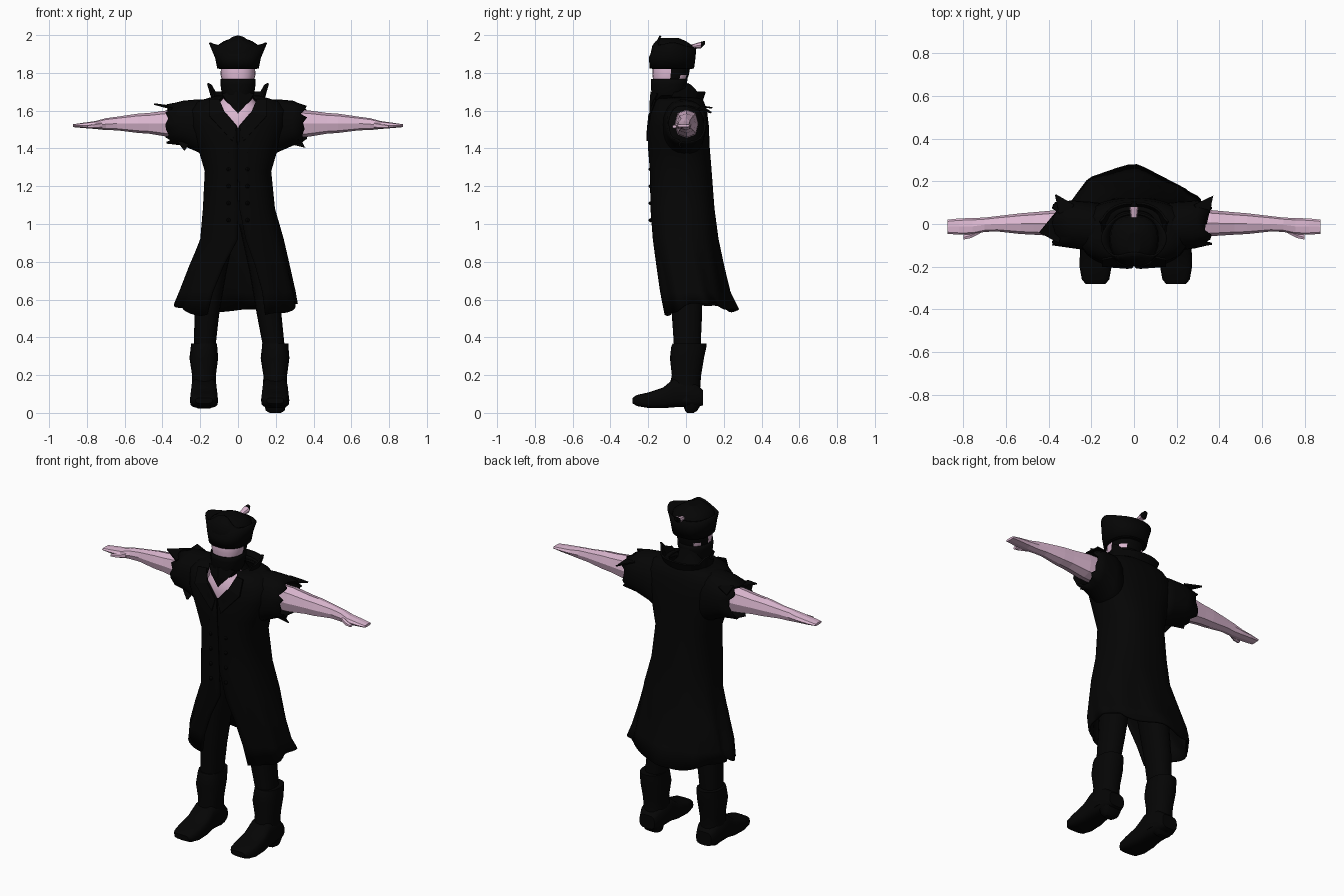
import bpy, math, random
from mathutils import Vector

random.seed(4)


def material(name, col):
    m = bpy.data.materials.new(name)
    m.diffuse_color = (*col, 1)
    return m


BLACK = material("black cloth", (0.0015, 0.0015, 0.0015))
SKIN = material("pale pink skin", (0.72, 0.48, 0.64))


def loft(name, rings, mat=BLACK, closed=True, cap=True, smooth=True, thick=0, dark=None):
    """Skin a list of equal-length point rings; faces where dark(centre) holds turn black."""
    n = len(rings[0])
    verts = [p for r in rings for p in r]
    faces = []
    for i in range(len(rings) - 1):
        for j in range(n if closed else n - 1):
            k = (j + 1) % n
            faces.append((i*n + j, i*n + k, (i+1)*n + k, (i+1)*n + j))
    if closed and cap:
        faces.append(tuple(reversed(range(n))))
        faces.append(tuple(range((len(rings)-1)*n, len(rings)*n)))
    me = bpy.data.meshes.new(name)
    me.from_pydata([tuple(v) for v in verts], [], faces)
    me.materials.append(mat)
    if dark:
        me.materials.append(BLACK)
    for p in me.polygons:
        p.use_smooth = smooth and len(p.vertices) == 4
        if dark and dark(p.center):
            p.material_index = 1
    ob = bpy.data.objects.new(name, me)
    bpy.context.collection.objects.link(ob)
    if thick:
        s = ob.modifiers.new("thickness", 'SOLIDIFY')
        s.thickness = thick
        s.offset = 0
    return ob


def power(v, p):
    return math.copysign(abs(v) ** (2 / p), v)


def ring(axis, t, u0, u1, v0, v1, n=16, p=2.3, gap=0):
    """Superellipse ring across an axis; gap opens it at the -v side (degrees)."""
    pts = []
    for j in range(n):
        f = j / (n - 1) if gap else j / n
        a = math.radians(-90 + gap + (360 - 2 * gap) * f)
        u = (u0 + u1) / 2 + (u1 - u0) / 2 * power(math.cos(a), p)
        v = (v0 + v1) / 2 + (v1 - v0) / 2 * power(math.sin(a), p)
        pts.append(Vector({'x': (t, u, v), 'y': (u, t, v), 'z': (u, v, t)}[axis]))
    return pts


# Coat: one wrapped sheet, open at the neck and below the waist, folds growing to the hem
coat_rows = [  # z, x0, x1, y front, y back, half opening
    (0.54, -0.325, 0.305, -0.12, 0.235, 24), (0.64, -0.30, 0.295, -0.14, 0.20, 21),
    (0.78, -0.25, 0.265, -0.155, 0.178, 14), (0.92, -0.195, 0.235, -0.17, 0.16, 3),
    (1.08, -0.18, 0.19, -0.182, 0.145, 0.3), (1.28, -0.17, 0.17, -0.185, 0.13, 0.3),
    (1.40, -0.205, 0.205, -0.195, 0.12, 0.3), (1.52, -0.25, 0.25, -0.198, 0.115, 0.6),
    (1.60, -0.25, 0.25, -0.185, 0.105, 13), (1.645, -0.21, 0.21, -0.17, 0.09, 26),
    (1.675, -0.11, 0.11, -0.15, 0.065, 42)]
rings = []
for z, x0, x1, y0, y1, gap in coat_rows:
    pts = ring('z', z, x0, x1, y0, y1, 64, 2.5, gap)
    low = max(0, (1.0 - z) / 0.46)
    for j, q in enumerate(pts):
        a = j / 63 * 2 * math.pi
        back = max(0, -math.cos(a))
        fold = 1 + 0.035 * low * math.sin(9 * a)
        q.x = q.x * fold - 0.04 * low * back
        q.y = q.y * fold + 0.035 * low * back ** 6
        # the tail tapers toward both sides, more to one side
        if low:
            q.y = min(q.y, 0.285 - 0.52 * max(0, q.x), 0.285 - 0.35 * max(0, -q.x)
                      - 1.0 * max(0, -0.21 - q.x))
        if z == 0.54:
            q.z += 0.045 * abs(math.sin(a)) ** 2 - 0.02 * max(0, math.cos(a)) + 0.008 * math.sin(7 * a)
    rings.append(pts)
loft("coat", rings, closed=False, thick=0.012)

# Coat lapels and two button rows
for s in (-1, 1):
    edge = [(0.10, -0.155, 1.66), (0.07, -0.188, 1.59), (0.008, -0.203, 1.515)]
    outer = [(0.15, -0.165, 1.66), (0.15, -0.197, 1.57), (0.03, -0.206, 1.44)]
    loft("lapel", [[Vector((s*x, y, z)) for x, y, z in e] for e in (edge, outer)],
         closed=False, smooth=False, thick=0.008)
    for i in range(5):
        bpy.ops.mesh.primitive_uv_sphere_add(segments=8, ring_count=6, radius=0.011,
                                             location=(s*0.05, -0.187, 1.02 + i*0.09))
        bpy.context.object.name = "coat_button"
        bpy.context.object.data.materials.append(BLACK)

# Torn short sleeves with ragged ends
for s, reach in ((-1, 0.37), (1, 0.35)):
    rows = [(0.13, -0.13, 0.09, 1.33, 1.655), (0.21, -0.12, 0.10, 1.385, 1.655),
            (0.29, -0.108, 0.105, 1.42, 1.648), (reach, -0.095, 0.10, 1.435, 1.63)]
    rs = [ring('x', s*r[0], *r[1:], 24) for r in rows]
    for q in rs[-1]:
        q.x += s * random.uniform(-0.022, 0.016)
        q.z += random.uniform(-0.008, 0.004)
    loft("torn_sleeve", rs, cap=False, thick=0.01)
# shreds: wide base, pointed tip
shreds = (((-0.35, -0.09, 1.61), (-0.33, 0.10, 1.62), (-0.445, -0.04, 1.635)),
          ((-0.34, 0.0, 1.635), (-0.28, 0.09, 1.62), (-0.37, 0.135, 1.615)),
          ((-0.33, -0.06, 1.45), (-0.25, -0.06, 1.44), (-0.285, -0.08, 1.39)),
          ((0.34, 0.0, 1.625), (0.28, 0.09, 1.62), (0.37, 0.13, 1.59)),
          ((0.33, -0.04, 1.45), (0.25, -0.04, 1.43), (0.355, -0.03, 1.405)))
for a, b, t in shreds:
    t = Vector(t)
    loft("torn_shred", [[Vector(a), Vector(b)], [t, t + Vector((0.004, 0.004, 0))]],
         closed=False, smooth=False, thick=0.008)

# Bare arms ending in flat hands, low-poly with flat faces
arm_rows = [(0.20, -0.06, 0.065, 1.455, 1.605), (0.36, -0.057, 0.065, 1.46, 1.603),
            (0.47, -0.05, 0.055, 1.478, 1.588), (0.53, -0.047, 0.05, 1.482, 1.584),
            (0.64, -0.035, 0.037, 1.496, 1.568), (0.70, -0.037, 0.03, 1.497, 1.56),
            (0.755, -0.05, 0.028, 1.503, 1.545), (0.82, -0.05, 0.026, 1.508, 1.536),
            (0.873, -0.046, 0.02, 1.513, 1.528)]
for s in (-1, 1):
    loft("arm", [ring('x', s*r[0], *r[1:], 8, 2.6) for r in arm_rows], SKIN, smooth=False)
    thumb = [(0.72, -0.045, -0.02, 1.505, 1.54), (0.765, -0.068, -0.04, 1.505, 1.53),
             (0.798, -0.074, -0.05, 1.507, 1.524)]
    loft("thumb", [ring('x', s*r[0], *r[1:], 6) for r in thumb], SKIN, smooth=False)

# Bare chest and throat, dark undershirt below and hair behind
neck_rows = [(1.42, -0.14, 0.14, -0.17, 0.07), (1.51, -0.14, 0.14, -0.178, 0.07),
             (1.56, -0.14, 0.14, -0.178, 0.07), (1.62, -0.12, 0.12, -0.158, 0.05),
             (1.67, -0.075, 0.075, -0.13, 0.02), (1.78, -0.06, 0.06, -0.12, 0.0)]
loft("chest_and_neck", [ring('z', *r, 24) for r in neck_rows], SKIN,
     dark=lambda c: c.z < 1.5 or c.y > -0.075)

# Head: skin round the eyes, dark hair on the back, small bare patch behind the jaw
head_rows = [(1.66, -0.035, 0.035, -0.15, -0.06), (1.70, -0.065, 0.065, -0.17, -0.02),
             (1.75, -0.082, 0.082, -0.172, 0.0), (1.79, -0.092, 0.092, -0.178, 0.015),
             (1.85, -0.09, 0.09, -0.175, 0.025), (1.93, -0.06, 0.06, -0.13, 0.0)]
loft("head", [ring('z', *r, 24) for r in head_rows], SKIN,
     dark=lambda c: c.y > -0.07 and not (1.76 < c.z < 1.79 and -0.04 < c.y < -0.005))

# Face mask over the nose and mouth, with a pointed scarf below
mask_rows = [(1.64, -0.06, 0.06, -0.165, -0.02), (1.69, -0.083, 0.083, -0.18, -0.01),
             (1.74, -0.09, 0.09, -0.183, 0.003), (1.768, -0.09, 0.09, -0.183, 0.004)]
loft("face_mask", [ring('z', *r, 24) for r in mask_rows], cap=False, thick=0.006)
loft("scarf_point", [[Vector((-0.085, -0.15, 1.69)), Vector((0, -0.185, 1.70)), Vector((0.085, -0.15, 1.69))],
                     [Vector((-0.055, -0.175, 1.645)), Vector((0, -0.19, 1.64)), Vector((0.055, -0.175, 1.645))],
                     [Vector((-0.004, -0.187, 1.59)), Vector((0, -0.189, 1.585)), Vector((0.004, -0.187, 1.59))]],
     closed=False, smooth=False, thick=0.006)

# Stand-up collar: flared, with two tall outer points and a raised inner edge
low = ring('z', 1.64, -0.13, 0.13, -0.14, 0.08, 29, 2.2, 55)
top = ring('z', 1.70, -0.15, 0.15, -0.12, 0.10, 29, 2.2, 55)
for j, q in enumerate(top):
    side = min(j, 28 - j)
    q.z += {0: -0.03, 3: 0.01, 4: 0.02, 5: 0.045, 6: 0.035, 7: 0.02}.get(side, 0.0)
    if side == 5:
        q.x *= 1.08
loft("collar", [low, top], closed=False, smooth=False, thick=0.01)

# Hat: domed crown with an upturned brim peaking in front and at two corners
crown = [(1.82, -0.10, 0.10, -0.18, 0.035), (1.90, -0.115, 0.115, -0.188, 0.045),
         (1.945, -0.11, 0.11, -0.178, 0.035), (1.968, -0.075, 0.075, -0.16, 0.0),
         (1.985, -0.03, 0.03, -0.14, -0.04)]
loft("hat_crown", [ring('z', *r, 24) for r in crown])
brim = [ring('z', 1.825, -0.105, 0.105, -0.187, 0.038, 32),
        ring('z', 1.88, -0.116, 0.116, -0.192, 0.045, 32),
        ring('z', 1.945, -0.136, 0.136, -0.185, 0.05, 32, 2.1)]
for j, q in enumerate(brim[2]):
    a = j / 32 * 2 * math.pi
    f, corner = max(0, math.cos(a)), abs(math.sin(a)) ** 8
    q.z += 0.052 * f ** 9 + 0.015 * corner - 0.01 * max(0, -math.cos(a))
    q.y += 0.05 * f ** 6
    q.x *= 1 + 0.1 * corner
loft("hat_brim", brim, cap=False, thick=0.01)
knot = [(0.03, -0.015, 0.015, 1.93, 1.95), (0.08, -0.022, 0.022, 1.93, 1.965), (0.10, -0.012, 0.012, 1.95, 1.97)]
loft("hat_knot", [ring('y', *r, 8) for r in knot], SKIN, smooth=False, dark=lambda c: c.y > 0.065)

# Legs and boots
for s, c in ((-1, -0.18), (1, 0.197)):
    leg = [(0.30, c-0.055, c+0.055, -0.06, 0.075), (0.52, s*0.165-0.065, s*0.165+0.065, -0.075, 0.085),
           (0.75, s*0.135-0.075, s*0.135+0.075, -0.09, 0.09), (1.0, s*0.09-0.085, s*0.09+0.085, -0.10, 0.10)]
    loft("trouser_leg", [ring('z', *r) for r in leg])
    shaft = [(0.06, -0.068, 0.068, -0.08, 0.085), (0.13, -0.064, 0.064, -0.09, 0.075),
             (0.20, -0.063, 0.063, -0.075, 0.08), (0.29, -0.077, 0.075, -0.085, 0.095),
             (0.35, -0.07, 0.07, -0.078, 0.108), (0.368, -0.07, 0.07, -0.07, 0.108)]
    loft("boot_shaft", [ring('z', z, c+a, c+b, d, e) for z, a, b, d, e in shaft])
    foot = [(0.09, 0.05, 0.04, 0.12), (0.05, 0.067, 0.03, 0.16), (-0.06, 0.068, 0.03, 0.185),
            (-0.12, 0.073, 0.025, 0.135), (-0.20, 0.075, 0.026, 0.108), (-0.26, 0.064, 0.036, 0.095),
            (-0.282, 0.045, 0.05, 0.08)]
    loft("boot_foot", [ring('y', y, c-w, c+w, z0, z1, 16, 3.4) for y, w, z0, z1 in foot])
    sole = 0.0 if s > 0 else 0.022
    heel = [(sole, -0.03, 0.03, 0.005, 0.04), (sole + 0.012, -0.05, 0.05, -0.005, 0.06),
            (0.055, -0.06, 0.06, -0.02, 0.085)]
    loft("boot_heel", [ring('z', z, c+a, c+b, d, e, 12, 3) for z, a, b, d, e in heel])
